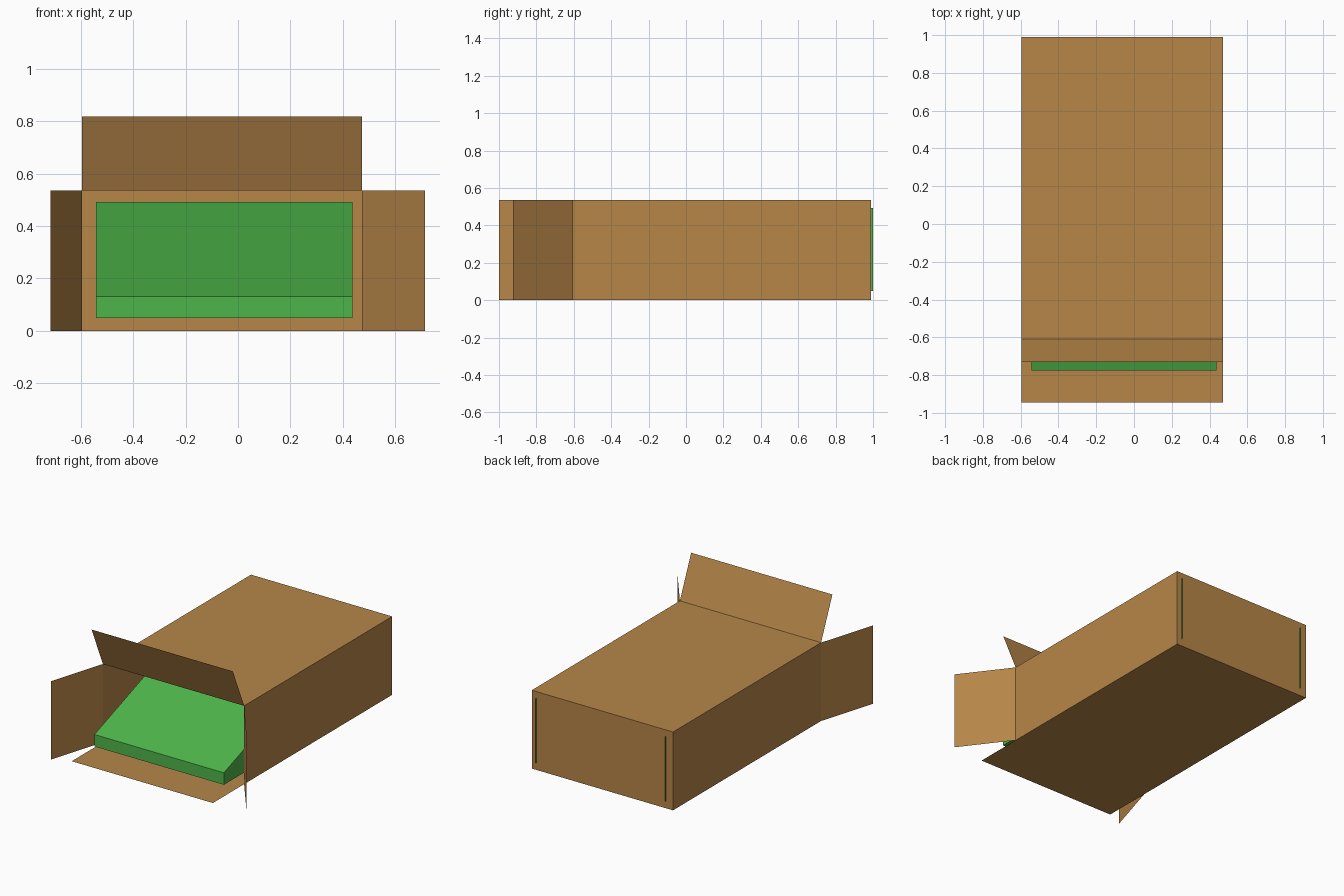
import bpy
import bmesh

if "Cube" in bpy.data.objects:
    bpy.data.objects.remove(bpy.data.objects["Cube"])

X0, X1 = -0.595, 0.472      # carton sides
Y0, Y1 = -0.608, 0.99       # open mouth and back
H = 0.535


def material(name, color):
    m = bpy.data.materials.new(name)
    m.diffuse_color = (*color, 1)
    m.use_nodes = True
    m.node_tree.nodes["Principled BSDF"].inputs["Base Color"].default_value = m.diffuse_color
    return m


card = material("cardboard brown", (0.468, 0.238, 0.065))
green = material("insert green", (0.076, 0.462, 0.067))


def mesh_object(name, bm, mat):
    me = bpy.data.meshes.new(name)
    bm.to_mesh(me)
    bm.free()
    me.materials.append(mat)
    ob = bpy.data.objects.new(name, me)
    bpy.context.collection.objects.link(ob)
    return ob


def sheet(name, corners, mat):
    bm = bmesh.new()
    bm.faces.new([bm.verts.new(c) for c in corners])
    return mesh_object(name, bm, mat)


# Carton: a thin-walled box with the front left open
bm = bmesh.new()
bmesh.ops.create_cube(bm, size=1)
for v in bm.verts:
    v.co = (X1 if v.co.x > 0 else X0, Y1 if v.co.y > 0 else Y0, H if v.co.z > 0 else 0)
bm.normal_update()
bmesh.ops.delete(bm, geom=[f for f in bm.faces if f.normal.y < -0.9], context='FACES')
mesh_object("carton", bm, card)

# Four opened flaps hinged on the mouth
sheet("bottom_flap", [(X0, -0.945, 0), (X0, Y0, 0), (X1, Y0, 0), (X1, -0.945, 0)], card)
sheet("top_flap", [(X0, Y0, H), (X1, Y0, H), (X1, -0.73, 0.817), (X0, -0.73, 0.817)], card)
for name, hinge, tip_x, tip_y in (("left_flap", X0, -0.714, -1.0),
                                  ("right_flap", X1, 0.712, -0.925)):
    sheet(name, [(hinge, Y0, 0), (tip_x, tip_y, 0), (tip_x, tip_y, H), (hinge, Y0, H)], card)

# Green insert: low front, sloping top; its side panels just pierce the back
G0, G1 = -0.542, 0.436


def profile(back):
    return [(back, 0.05), (-0.775, 0.05), (-0.775, 0.132), (0.24, 0.492), (back, 0.492)]


for name, x in (("insert_left_side", G0), ("insert_right_side", G1)):
    pts = [(x, y, z) for y, z in profile(1.0)]
    sheet(name, pts if x > 0 else pts[::-1], green)

bm = bmesh.new()
rows = [[bm.verts.new((x, y, z)) for x in (G0, G1)] for y, z in profile(0.98)]
for a, b in zip(rows, rows[1:]):
    bm.faces.new((a[0], a[1], b[1], b[0]))
bmesh.ops.recalc_face_normals(bm, faces=bm.faces)
bm.normal_update()
# make the shell face outward (front panel towards -y)
if any(f.normal.y > 0.9 for f in bm.faces):
    bmesh.ops.reverse_faces(bm, faces=bm.faces)
mesh_object("insert_shell", bm, green)
